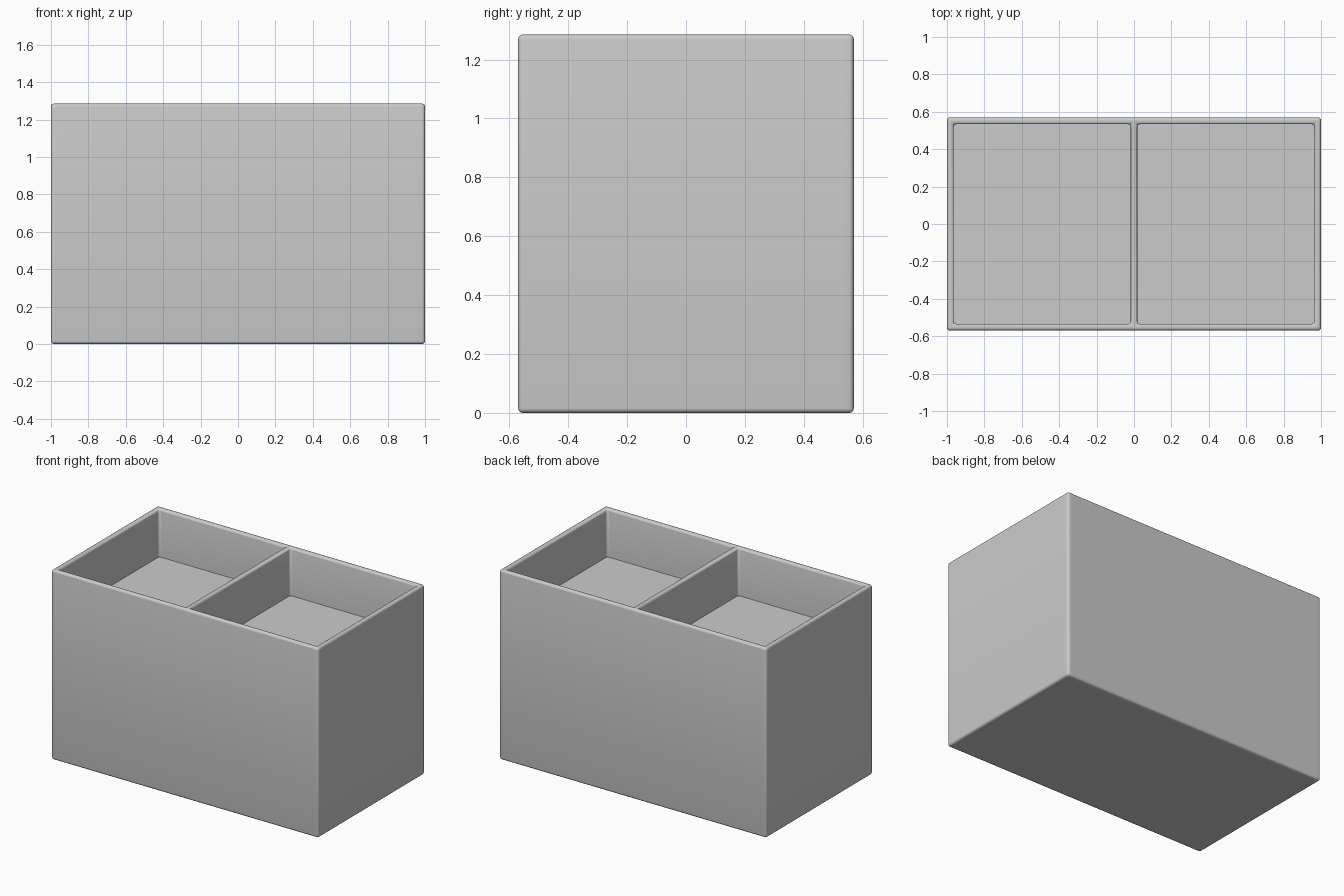
import bpy, bmesh, math

if "Cube" in bpy.data.objects:
    bpy.data.objects.remove(bpy.data.objects["Cube"])

W, D, H = 1.0, 0.57, 1.285      # half width, half depth, height
WALL, MID = 0.036, 0.0175       # wall thickness, half divider thickness
FLOOR = 0.96                    # height of the compartment floors
RADIUS = 0.016                  # edge rounding

grey = bpy.data.materials.new("light grey")
grey.diffuse_color = (0.6, 0.6, 0.6, 1)
grey.use_nodes = True
grey.node_tree.nodes["Principled BSDF"].inputs["Base Color"].default_value = grey.diffuse_color

# Top plan as a grid: rim, divider and two openings
xs = [-W, -W + WALL, -MID, MID, W - WALL, W]
ys = [-D, -D + WALL, D - WALL, D]
bm = bmesh.new()
grid = [[bm.verts.new((x, y, 0)) for y in ys] for x in xs]
for i in range(len(xs) - 1):
    for j in range(len(ys) - 1):
        bm.faces.new((grid[i][j], grid[i + 1][j], grid[i + 1][j + 1], grid[i][j + 1]))

# Raise the plan into a solid block
ret = bmesh.ops.extrude_face_region(bm, geom=bm.faces[:], use_keep_orig=True)
top = [g for g in ret["geom"] if isinstance(g, bmesh.types.BMVert)]
bmesh.ops.translate(bm, verts=top, vec=(0, 0, H))
bmesh.ops.recalc_face_normals(bm, faces=bm.faces[:])

# Sink the two compartments
pockets = [f for f in bm.faces if f.normal.z > 0.9 and f.calc_area() > 0.5]
for f in pockets:
    new = bmesh.ops.extrude_discrete_faces(bm, faces=[f])["faces"][0]
    old_ring = [v.co.copy() for v in new.verts]
    bmesh.ops.translate(bm, verts=new.verts[:], vec=(0, 0, FLOOR - H))
bmesh.ops.remove_doubles(bm, verts=bm.verts[:], dist=1e-5)
bmesh.ops.recalc_face_normals(bm, faces=bm.faces[:])

# Round every sharp edge except where the floors meet the walls
sharp = [e for e in bm.edges
         if len(e.link_faces) == 2 and e.calc_face_angle(0) > 0.5
         and not all(abs(v.co.z - FLOOR) < 1e-4 for v in e.verts)]
bmesh.ops.bevel(bm, geom=sharp, offset=RADIUS, segments=4, profile=0.5,
                affect='EDGES', clamp_overlap=True)

mesh = bpy.data.meshes.new("divided_box")
bm.to_mesh(mesh)
bm.free()
mesh.materials.append(grey)
box = bpy.data.objects.new("divided_box", mesh)
bpy.context.collection.objects.link(box)
bpy.context.view_layer.objects.active = box
box.select_set(True)
bpy.ops.object.shade_smooth_by_angle(angle=math.radians(35))
